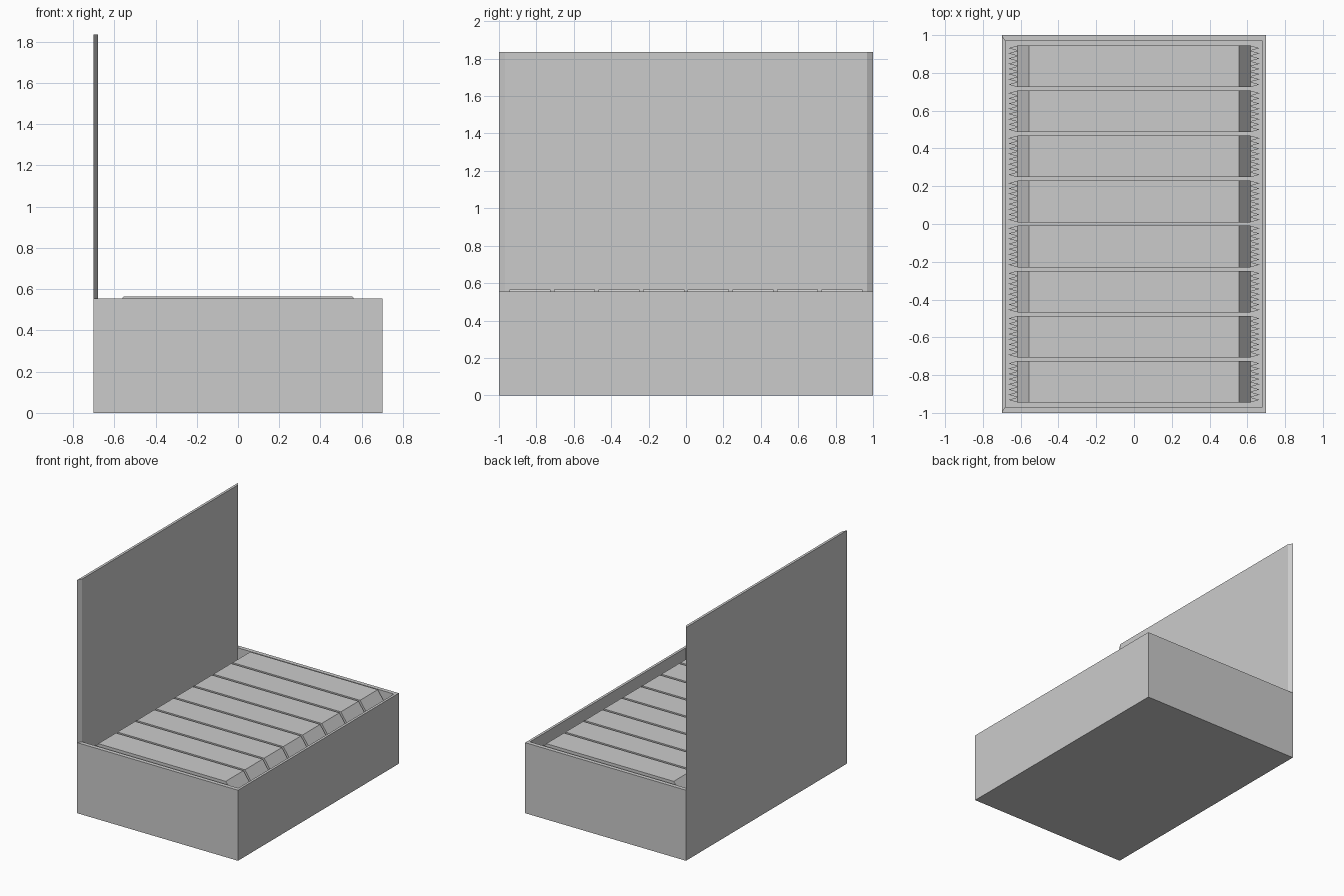
import bpy, bmesh

if "Cube" in bpy.data.objects:
    bpy.data.objects.remove(bpy.data.objects["Cube"])

def add_object(name, bm):
    bmesh.ops.recalc_face_normals(bm, faces=bm.faces)
    mesh = bpy.data.meshes.new(name)
    bm.to_mesh(mesh)
    bm.free()
    obj = bpy.data.objects.new(name, mesh)
    bpy.context.collection.objects.link(obj)
    return obj

def extrude(bm, pts, vec):
    # polygon swept along a vector into a solid
    face = bm.faces.new([bm.verts.new(p) for p in pts])
    res = bmesh.ops.extrude_face_region(bm, geom=[face], use_keep_orig=True)
    verts = [g for g in res["geom"] if isinstance(g, bmesh.types.BMVert)]
    bmesh.ops.translate(bm, verts=verts, vec=vec)

HX, HY, RIM = 0.70, 1.0, 0.555
WX, WY, FLOOR = 0.02, 0.032, 0.02

# open display box: top inset, then pushed down to the floor
bm = bmesh.new()
bmesh.ops.create_cube(bm, size=1)
for v in bm.verts:
    v.co = (v.co.x * 2 * HX, v.co.y * 2 * HY, (v.co.z + 0.5) * RIM)
top = max(bm.faces, key=lambda f: f.calc_center_median().z)
bmesh.ops.inset_individual(bm, faces=[top], thickness=0.01)
for v in top.verts:
    v.co.x = (HX - WX) * (1 if v.co.x > 0 else -1)
    v.co.y = (HY - WY) * (1 if v.co.y > 0 else -1)
res = bmesh.ops.extrude_discrete_faces(bm, faces=[top])
inner = res["faces"][0]
rim_loop = [v for v in bm.verts if abs(abs(v.co.x) - (HX - WX)) < 1e-4 and v not in inner.verts]
low = [v for v in inner.verts]
bmesh.ops.translate(bm, verts=low, vec=(0, 0, FLOOR - RIM))
add_object("display_box", bm)

# upright lid with mitred side edges
bm = bmesh.new()
extrude(bm, [(-HX, -HY, RIM), (-HX + WX, -HY + WY, RIM),
             (-HX + WX, HY - WY, RIM), (-HX, HY, RIM)], (0, 0, 1.835 - RIM))
add_object("lid", bm)

# wrapped bar: faceted body with a thin saw-toothed seal at mid height
LAYERS, BARS, TEETH = 3, 8, 8
PITCH, WIDTH = 0.2385, 0.22
H = (0.565 - FLOOR) / LAYERS

def make_bar(name):
    bm = bmesh.new()
    t, e = 0.555, 0.618
    profile = [(-t, 0), (t, 0), (e, H / 2), (t, H), (-t, H), (-e, H / 2)]
    extrude(bm, [(x, -WIDTH / 2, z) for x, z in profile], (0, WIDTH, 0))
    step = WIDTH / TEETH
    for s in (-1, 1):
        for i in range(TEETH):
            y = -WIDTH / 2 + i * step
            extrude(bm, [(s * (e - 0.002), y, H / 2 - 0.002), (s * 0.665, y + step / 2, H / 2 - 0.002),
                         (s * (e - 0.002), y + step, H / 2 - 0.002)], (0, 0, 0.004))
    return add_object(name, bm)

base = make_bar("wrapped_bar")
for layer in range(LAYERS):
    for i in range(BARS):
        bar = base
        if layer or i:
            bar = base.copy()
            bpy.context.collection.objects.link(bar)
        bar.location = (0, (i - (BARS - 1) / 2) * PITCH, FLOOR + layer * H)
